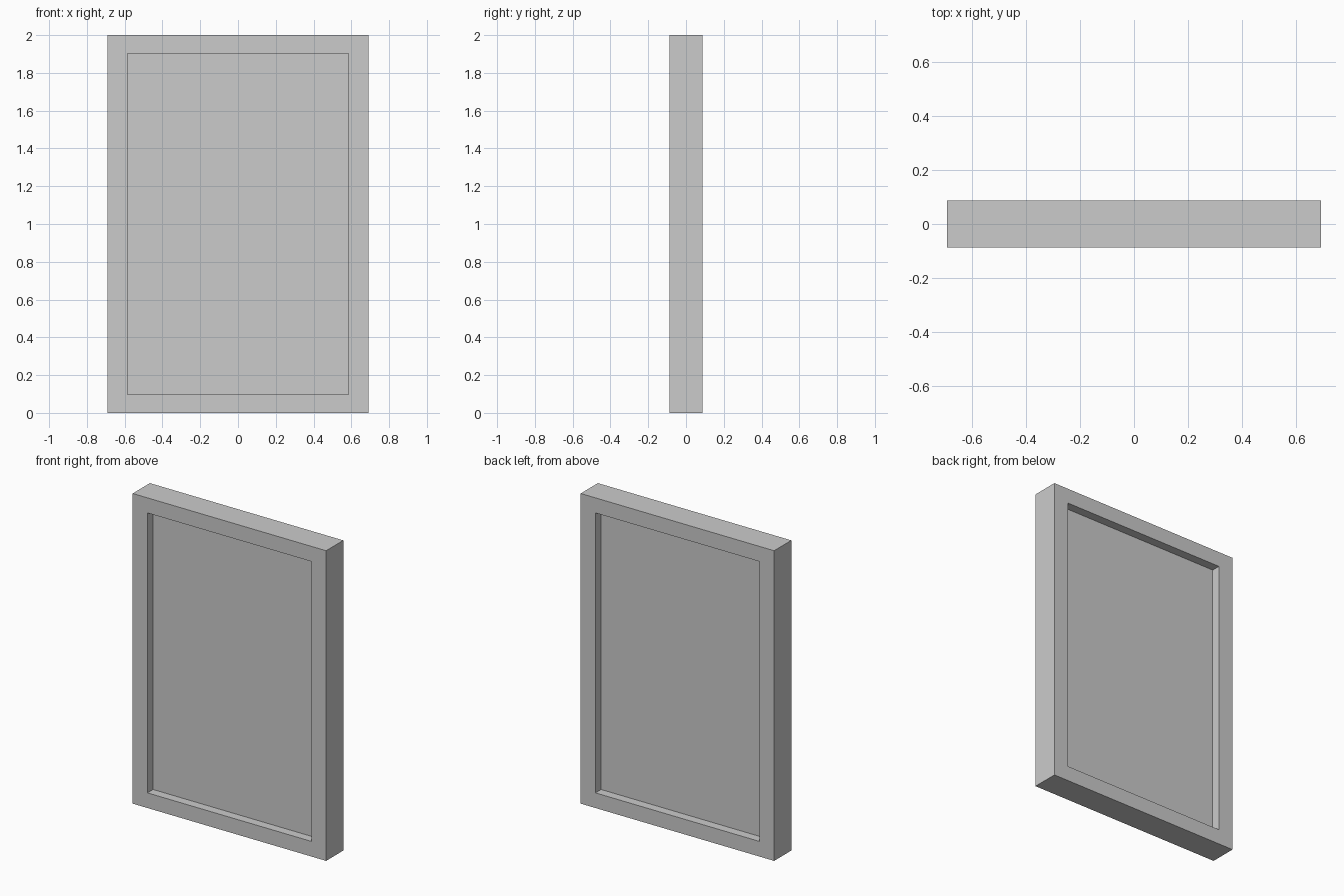
import bpy, bmesh
from math import copysign

if "Cube" in bpy.data.objects:
    bpy.data.objects.remove(bpy.data.objects["Cube"])

HALF_W, HALF_D, HEIGHT = 0.69, 0.0875, 2.0   # outer slab
OPEN_X, OPEN_Z = 0.585, 0.9025               # half size of the recessed field
FIELD_Y = 0.03                               # half thickness of the inner panel

# Slab block
bm = bmesh.new()
bmesh.ops.create_cube(bm, size=1)
bmesh.ops.scale(bm, vec=(HALF_W * 2, HALF_D * 2, HEIGHT), verts=bm.verts)

# Recess the front and back faces, leaving a raised border
bm.normal_update()
for face in [f for f in bm.faces if abs(f.normal.y) > 0.9]:
    bmesh.ops.inset_individual(bm, faces=[face], thickness=0.05)
    for v in face.verts:
        v.co.x = copysign(OPEN_X, v.co.x)
        v.co.z = copysign(OPEN_Z, v.co.z)
    # Second ring forms the straight recess walls
    ring = bmesh.ops.extrude_discrete_faces(bm, faces=[face])["faces"]
    for v in ring[0].verts:
        v.co.y = copysign(FIELD_Y, v.co.y)

bmesh.ops.translate(bm, vec=(0, 0, HEIGHT / 2), verts=bm.verts)
bmesh.ops.recalc_face_normals(bm, faces=bm.faces)
mesh = bpy.data.meshes.new("framed_panel")
bm.to_mesh(mesh)
bm.free()
bpy.context.collection.objects.link(bpy.data.objects.new("framed_panel", mesh))
